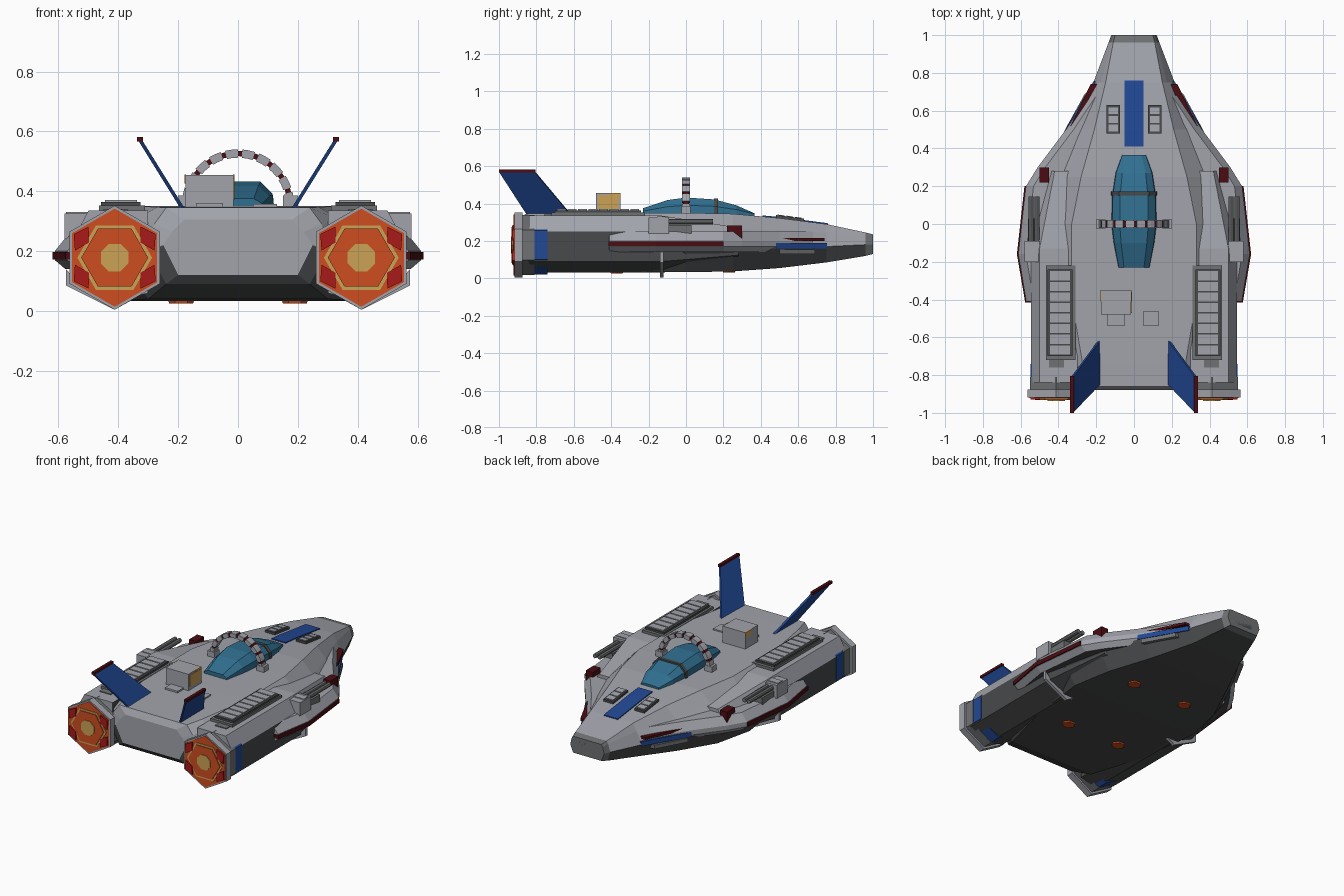
import bpy, bmesh, math
from mathutils import Vector

cube = bpy.data.objects.get("Cube")
if cube:
    bpy.data.objects.remove(cube, do_unlink=True)


def material(name, *rgb):
    m = bpy.data.materials.new(name)
    m.use_nodes = True
    m.diffuse_color = (*rgb, 1)
    m.node_tree.nodes["Principled BSDF"].inputs["Base Color"].default_value = (*rgb, 1)
    return m


LIGHT = material("light grey", .36, .37, .41)
MID = material("mid grey", .16, .165, .17)
DARK = material("dark grey", .065, .067, .07)
BLUE = material("blue", .015, .065, .3)
MAROON = material("maroon", .07, .004, .006)
RED = material("bright red", .4, .01, .01)
ORANGE = material("orange", .62, .075, .015)
TAN = material("amber", .6, .36, .09)
GLASS = material("canopy glass", .03, .16, .28)


def loft(name, rings, mats, rule=None, mirror=False):
    """Skin a row of equal closed rings; rule(centre, normal) picks a material slot."""
    bm = bmesh.new()
    loops = [[bm.verts.new(p) for p in ring] for ring in rings]
    n = len(loops[0])
    for a, b in zip(loops, loops[1:]):
        for i in range(n):
            j = (i + 1) % n
            bm.faces.new((a[i], a[j], b[j], b[i]))
    bm.faces.new(loops[0])
    bm.faces.new(loops[-1])
    bmesh.ops.recalc_face_normals(bm, faces=bm.faces)
    if rule:
        for f in bm.faces:
            f.material_index = int(rule(f.calc_center_median(), f.normal))
    mesh = bpy.data.meshes.new(name)
    bm.to_mesh(mesh)
    bm.free()
    for m in (mats if isinstance(mats, list) else [mats]):
        mesh.materials.append(m)
    ob = bpy.data.objects.new(name, mesh)
    bpy.context.collection.objects.link(ob)
    if mirror:
        ob.modifiers.new("Mirror", "MIRROR")
    return ob


def box(name, mat, x, y, z, mirror=False):
    ring = lambda h: [(x[0], y[0], h), (x[1], y[0], h), (x[1], y[1], h), (x[0], y[1], h)]
    return loft(name, [ring(z[0]), ring(z[1])], mat, mirror=mirror)


def full(half, y):
    """Close a right-hand half section into a symmetric ring."""
    return [(x, y, z) for x, z in half] + [(-x, y, z) for x, z in reversed(half)]


# Hull: y, then top, shoulder, side and bottom corners
SECTIONS = [
    (-.88, (.18, .305), (.22, .265), (.25, .22), (.2, .12)),
    (-.86, (.24, .345), (.28, .29), (.3, .2), (.24, .09)),
    (-.75, (.27, .347), (.35, .3), (.4, .18), (.3, .04)),
    (-.4, (.33, .35), (.39, .3), (.5, .17), (.4, .033)),
    (0, (.33, .35), (.39, .29), (.54, .165), (.45, .033)),
    (.25, (.28, .345), (.36, .27), (.48, .16), (.4, .037)),
    (.5, (.21, .322), (.27, .26), (.36, .16), (.29, .055)),
    (.75, (.15, .29), (.175, .245), (.215, .17), (.18, .085)),
    (.96, (.11, .245), (.12, .23), (.135, .18), (.115, .12)),
    (1, (.1, .235), (.11, .22), (.12, .18), (.1, .13)),
]
loft("hull", [full(s[1:], s[0]) for s in SECTIONS], [LIGHT, DARK, MID],
     lambda c, n: 2 if c.y > .97 else (1 if n.z < -.15 and c.z < .18 else 0))
box("nose_port", DARK, (-.06, .06), (.99, 1), (.155, .215))


def deck(y):
    """Height of the hull's top at y."""
    for a, b in zip(SECTIONS, SECTIONS[1:]):
        if a[0] <= y <= b[0]:
            t = (y - a[0]) / (b[0] - a[0])
            return a[1][1] * (1 - t) + b[1][1] * t


def deck_plate(name, mat, x0, x1, ys, h, mirror=False):
    loft(name, [[(x0, y, deck(y) - .01), (x1, y, deck(y) - .01),
                 (x1, y, deck(y) + h), (x0, y, deck(y) + h)] for y in ys], mat, mirror=mirror)


# Nose stripe and vents
deck_plate("nose_stripe", BLUE, -.05, .05, (.41, .5, .75, .76), .006)
deck_plate("nose_vent", DARK, .075, .145, (.48, .5, .63), .014, True)
for k in range(3):
    y = .49 + .046 * k
    deck_plate("nose_vent_slat", LIGHT, .085, .135, (y, y + .036), .018, True)

# Engine nacelles
NACELLE = [(.545, .09), (.545, .25), (.5, .335), (.3, .335), (.3, .06), (.41, .03)]
loft("nacelle", [[(x, -.84, z) for x, z in NACELLE], [(x, -.13, z) for x, z in NACELLE],
                 [(x * .84, .28, .07 + z * .6) for x, z in NACELLE]],
     [LIGHT, DARK], lambda c, n: n.z < .2 and abs(n.y) < .8, True)


def disc(name, mat, r, y0, y1, sides=6, turn=0):
    ring = lambda y: [(.412 + r * math.sin(turn + math.tau * i / sides), y,
                       .178 + r * math.cos(turn + math.tau * i / sides)) for i in range(sides)]
    loft(name, [ring(y0), ring(y1)], mat, mirror=True)


disc("engine_blue_band", BLUE, .157, -.81, -.74)
disc("engine_collar", MID, .16, -.88, -.81)
disc("engine_flange", LIGHT, .174, -.918, -.875)
disc("engine_plate", ORANGE, .164, -.922, -.91)
disc("engine_amber_ring", TAN, .125, -.926, -.92, turn=math.pi / 6)
disc("engine_burner", ORANGE, .112, -.932, -.92, turn=math.pi / 6)
disc("engine_core", TAN, .05, -.936, -.93, sides=8, turn=math.pi / 8)
for a in (60, 120, 240, 300):
    spot = lambda r, d, y: (.412 + r * math.sin(math.radians(a + d)), y,
                            .178 + r * math.cos(math.radians(a + d)))
    loft("engine_red_wedge", [[spot(.158, 0, y), spot(.135, 20, y), spot(.1, 0, y), spot(.135, -20, y)]
                              for y in (-.93, -.92)], RED, mirror=True)

# Side sponsons with trim strips
OUTLINE = [(.3, -.43), (.57, -.41), (.612, -.16), (.572, .2), (.51, .3), (.36, .5), (.24, .68), (.15, .68)]
loft("sponson", [[(x - d, y, z) for x, y in OUTLINE] for d, z in ((.035, .14), (0, .17), (0, .2), (.04, .25))],
     [LIGHT, DARK], lambda c, n: n.z < -.9, True)


def strip(name, mat, pts, z0, z1, depth=.04):
    loft(name, [[(x - depth, y, z0), (x, y, z0), (x, y, z1), (x - depth, y, z1)] for x, y in pts],
         mat, mirror=True)


strip("sponson_trim", MAROON, [(.576, -.415), (.62, -.16), (.58, .2)], .172, .197)
strip("nose_side_trim", MAROON, [(.42, .3), (.335, .52), (.23, .74)], .2, .216)
strip("nose_side_blue", BLUE, [(.375, .48), (.215, .755)], .16, .19)
strip("nose_side_pipe", MID, [(.365, .5), (.26, .69)], .13, .155)
box("beacon", MAROON, (.45, .5), (.22, .3), (.2, .282), True)

# Side guns and nacelle front bracket
box("gun_mount", LIGHT, (.38, .575), (-.155, -.11), (.22, .33), True)
box("gun_body", LIGHT, (.5, .58), (-.2, -.09), (.24, .325), True)
box("gun_shelf", MID, (.5, .56), (-.1, .03), (.24, .285), True)
for x in (.513, .545):
    loft("gun_barrel", [[(x + .014 * math.cos(math.tau * i / 8), y, .302 + .014 * math.sin(math.tau * i / 8))
                         for i in range(8)] for y in (-.1, .145)], MID, mirror=True)
BRACKET = [(.575, .14), (.575, .085), (.412, .004), (.33, .05), (.41, .04), (.54, .1)]
loft("nacelle_bracket", [[(x, y, z) for x, z in BRACKET] for y in (-.14, -.12)], LIGHT, mirror=True)

# Radiator panels on the nacelles
box("radiator_base", MID, (.31, .465), (-.72, -.22), (.32, .352), True)
box("radiator_frame", DARK, (.325, .457), (-.7, -.24), (.35, .364), True)
for k in range(8):
    y = -.69 + .056 * k
    box("radiator_slat", LIGHT, (.338, .445), (y, y + .048), (.36, .371), True)
box("radiator_duct", MID, (.37, .45), (-.76, -.7), (.3, .34), True)

# Canopy and its frame
CANOPY = [(-.23, .085, .375), (-.1, .11, .418), (0, .122, .432), (.15, .118, .422), (.27, .1, .39), (.365, .065, .348)]
canopy_ring = lambda y, w, z, g=0: full([(w * .62 + g, z + g), (w * .95 + g, .34 + (z - .34) * .55), (w + g, .32)], y)
loft("canopy", [canopy_ring(*c) for c in CANOPY], GLASS)
loft("canopy_frame", [canopy_ring(y, .118, .421, .005) for y in (.15, .172)], DARK)

# Hoop of alternating links over the canopy
LINKS = 10
for k in range(2 * LINKS - 1):
    wide = k % 2 == 0
    a, b = (.018 + .311 * (k // 2), .23) if wide else (.248 + .311 * (k // 2), .081)
    t = .014 if wide else .009
    loft("hoop_link" if wide else "hoop_joint",
         [[(r * math.cos(u), s, .352 + r * math.sin(u)) for r, s in
           ((.174 - t, -t - .008), (.174 + t, -t - .008), (.174 + t, t + .008), (.174 - t, t + .008))]
          for u in (a, a + b / 2, a + b)], LIGHT if wide else MAROON)
box("hoop_foot", LIGHT, (.15, .2), (-.025, .025), (.33, .385), True)

# Deck equipment
box("equipment_box", LIGHT, (-.175, -.015), (-.48, -.35), (.34, .455))
for x in (-.178, -.017):
    box("equipment_amber_panel", TAN, (x, x + .005), (-.41, -.35), (.425, .456))
box("equipment_side_panel", TAN, (-.016, -.011), (-.47, -.36), (.37, .445))
box("equipment_step", LIGHT, (-.14, -.05), (-.54, -.48), (.34, .36))
box("deck_hatch", LIGHT, (.05, .13), (-.54, -.46), (.34, .358))

# Tail fins and tips
FIN = [(.165, -.59, .31), (.165, -.83, .31), (.328, -1, .572), (.328, -.81, .572)]
offset = Vector((.85, 0, -.52)) * .006
loft("tail_fin", [[Vector(p) + offset * s for p in FIN] for s in (-1, 1)], BLUE, mirror=True)
box("tail_fin_tip", MAROON, (.318, .338), (-1, -.805), (.566, .582), True)

# Belly thrusters
for y in (-.37, .23):
    z = .025 if y < 0 else .03
    loft("belly_thruster", [[(.19 + r * math.cos(math.tau * i / 6), y + r * .9 * math.sin(math.tau * i / 6), h)
                             for i in range(6)] for r, h in ((.04, z), (.052, .06))], ORANGE, mirror=True)
